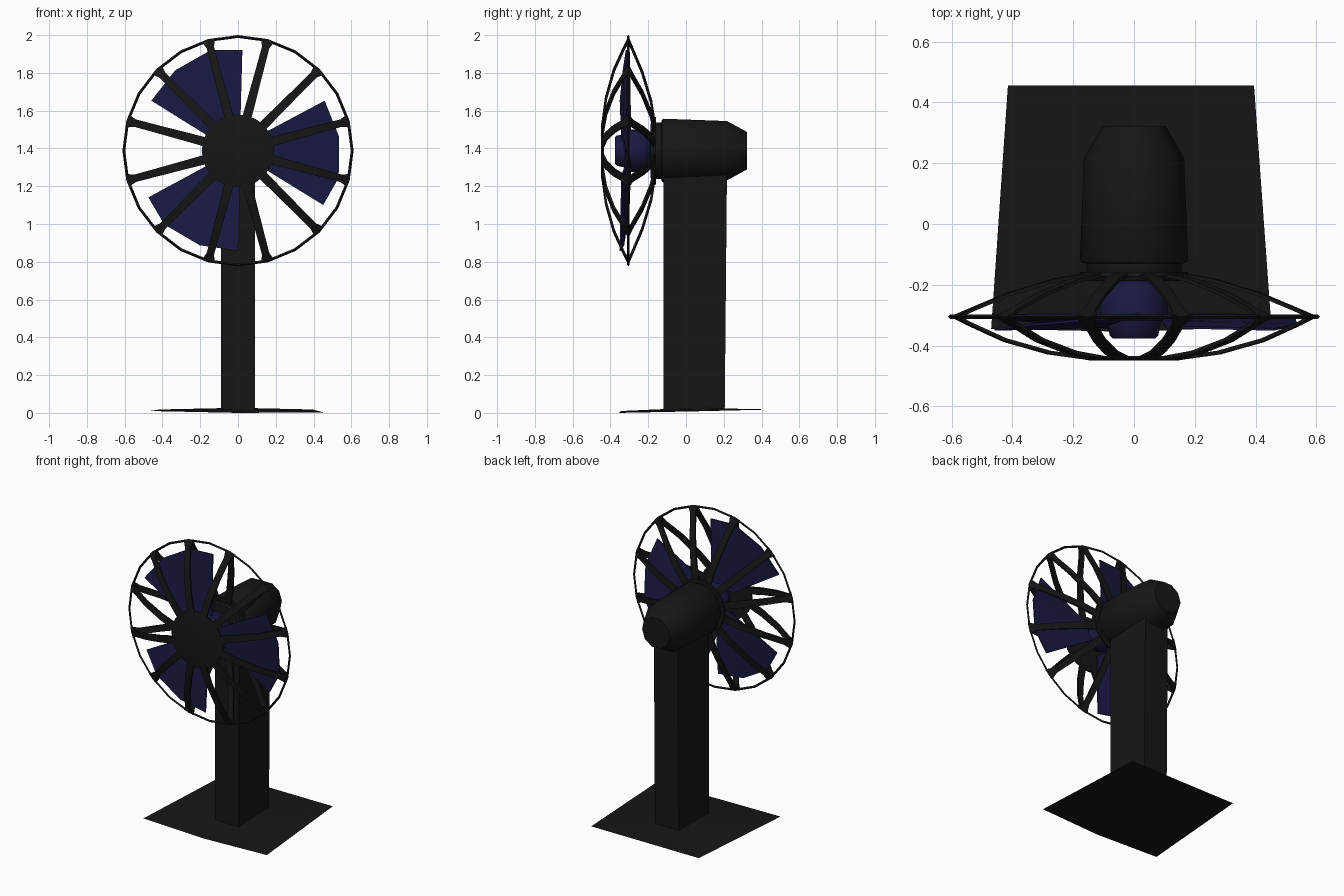
import bpy, bmesh
from math import sin, cos, pi, radians, hypot

if "Cube" in bpy.data.objects:
    bpy.data.objects.remove(bpy.data.objects["Cube"])

ZC, CAGE_Y, CAGE_R = 1.388, -0.305, 0.605


def material(name, col):
    m = bpy.data.materials.new(name)
    m.diffuse_color = (*col, 1)
    m.use_nodes = True
    m.node_tree.nodes["Principled BSDF"].inputs["Base Color"].default_value = m.diffuse_color
    return m


BLACK = material("matte_black", (0.008, 0.008, 0.008))
NAVY = material("navy_blue", (0.01, 0.01, 0.055))


def finish(name, bm, mat, smooth=None):
    bmesh.ops.recalc_face_normals(bm, faces=bm.faces)
    me = bpy.data.meshes.new(name)
    bm.to_mesh(me)
    bm.free()
    ob = bpy.data.objects.new(name, me)
    bpy.context.collection.objects.link(ob)
    me.materials.append(mat)
    if smooth:
        bpy.ops.object.select_all(action='DESELECT')
        ob.select_set(True)
        bpy.context.view_layer.objects.active = ob
        bpy.ops.object.shade_smooth_by_angle(angle=radians(smooth))
    return ob


def polar(r, a, y, side=0.0):
    """Point around the fan axis, shifted sideways along the tangent."""
    return (r * cos(a) - side * sin(a), y, ZC + r * sin(a) + side * cos(a))


def skin(bm, rings, closed=False):
    """Bridge equal vertex rings; cap the ends unless closed."""
    vs = [[bm.verts.new(p) for p in ring] for ring in rings]
    n = len(vs[0])
    pairs = list(zip(vs, vs[1:])) + ([(vs[-1], vs[0])] if closed else [])
    for a, b in pairs:
        for i in range(n):
            j = (i + 1) % n
            bm.faces.new((a[i], a[j], b[j], b[i]))
    if not closed:
        bm.faces.new(vs[0])
        bm.faces.new(vs[-1])


def revolve(name, profile, n, mat, smooth=40, closed=False):
    """Lathe (radius, y) points around the fan axis."""
    bm = bmesh.new()
    skin(bm, [[polar(r, 2 * pi * i / n, y) for i in range(n)] for r, y in profile], closed)
    return finish(name, bm, mat, smooth)


# Thin, slightly peaked floor plate
bm = bmesh.new()
rim = [bm.verts.new(p) for p in ((-0.47, -0.345, 0.010), (0, -0.355, 0.0), (0.452, -0.335, 0.003),
                                 (0.395, 0.455, 0.018), (-0.415, 0.455, 0.018))]
for z in (0.008, 0.027):
    peak = bm.verts.new((0, 0.04, z))
    for i in range(5):
        bm.faces.new((rim[i], rim[(i + 1) % 5], peak))
finish("floor_plate", bm, BLACK)

# Upright column
bm = bmesh.new()
skin(bm, [[(-0.09, -0.12, z), (0.09, -0.12, z), (0.09, yb, z), (-0.09, yb, z)]
          for z, yb in ((0.015, 0.205), (1.29, 0.217))])
finish("column", bm, BLACK)

# Motor housing with stepped neck
revolve("motor_housing", [(0.15, -0.188), (0.157, -0.18), (0.157, -0.13), (0.172, -0.128),
                          (0.178, -0.118), (0.165, 0.217), (0.105, 0.322)], 10, BLACK)

# Hub
revolve("hub", [(0.07, -0.376), (0.08, -0.366), (0.09, -0.318), (0.112, -0.305),
                (0.112, -0.22), (0.095, -0.198), (0.05, -0.18)], 16, NAVY)

# Three pitched blades: (radius, angle) outline, y falls toward the leading edge
outer = [(0.535, -32.5), (0.552, -15), (0.54, 8), (0.53, 30)]
inner = [(0.11, -36), (0.095, -15), (0.095, 10), (0.13, 36)]
bm = bmesh.new()
for k in range(3):
    rings = []
    for (ro, ao), (ri, ai) in zip(outer, inner):
        t = (ao + 32.5) / 62.5
        ring = []
        for r, a, y in ((ro, ao, -0.298 - 0.045 * t), (ri, ai, -0.29 - 0.045 * t)):
            ring.append(polar(r, radians(a + 120 * k), y))
        up = [(x, y - 0.008, z) for x, y, z in ring]
        rings.append([ring[0], ring[1], up[1], up[0]])
    skin(bm, rings)
finish("blades", bm, NAVY)

# Guard spokes: bowed flat bars (radius, y, width), front and rear
front = [(0.14, -0.443, 0.05), (0.29, -0.423, 0.046), (0.44, -0.382, 0.042),
         (0.565, -0.327, 0.04), (0.605, CAGE_Y, 0.07)]
rear = [(0.14, -0.165, 0.05), (0.27, -0.185, 0.046), (0.43, -0.232, 0.042),
        (0.565, -0.287, 0.04), (0.605, CAGE_Y, 0.07)]
for name, path in (("front_guard_spokes", front), ("rear_guard_spokes", rear)):
    bm = bmesh.new()
    for k in range(12):
        a = radians(15 + 30 * k)
        skin(bm, [[polar(r, a, y - 0.006, -w / 2), polar(r, a, y - 0.006, w / 2),
                   polar(r, a, y + 0.006, w / 2), polar(r, a, y + 0.006, -w / 2)]
                  for r, y, w in path])
    finish(name, bm, BLACK)

# Outer guard rim
revolve("guard_rim", [(CAGE_R + 0.007, CAGE_Y), (CAGE_R, CAGE_Y - 0.007),
                      (CAGE_R - 0.008, CAGE_Y), (CAGE_R, CAGE_Y + 0.007)], 24, BLACK, closed=True)

# Front centre disc and rear collar ring
revolve("guard_centre_disc", [(0.14, -0.45), (0.192, -0.441), (0.192, -0.434), (0.14, -0.438)], 24, BLACK)
revolve("rear_guard_collar", [(0.15, -0.172), (0.178, -0.172), (0.178, -0.158), (0.15, -0.158)],
        24, BLACK, closed=True)
